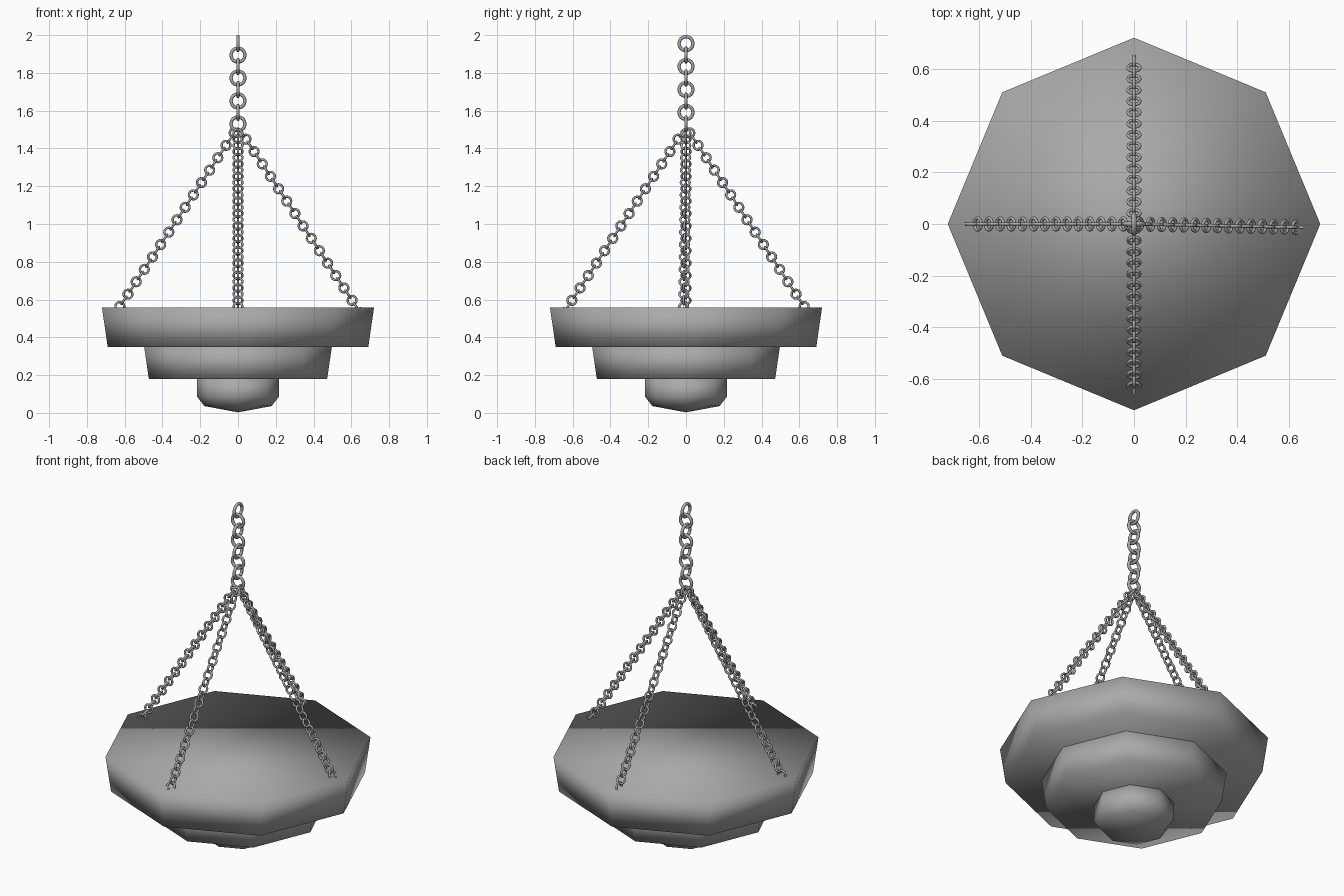
import bpy, bmesh, math
from mathutils import Matrix, Vector

cube = bpy.data.objects.get("Cube")
if cube:
    bpy.data.objects.remove(cube, do_unlink=True)

metal = bpy.data.materials.new("grey metal")
metal.use_nodes = True
GREY = (0.4, 0.4, 0.4, 1)
metal.diffuse_color = GREY
metal.node_tree.nodes["Principled BSDF"].inputs["Base Color"].default_value = GREY


def finish(name, bm):
    """Turn a bmesh into a smooth grey object."""
    for f in bm.faces:
        f.smooth = True
    mesh = bpy.data.meshes.new(name)
    bm.to_mesh(mesh)
    bm.free()
    mesh.materials.append(metal)
    obj = bpy.data.objects.new(name, mesh)
    bpy.context.collection.objects.link(obj)
    return obj


def lathe(name, profile, sides=8):
    """Revolve (radius, z) points, bottom to top; cap any open end."""
    bm = bmesh.new()
    rings = []
    for r, z in profile:
        count = sides if r > 0 else 1
        rings.append([bm.verts.new((r * math.cos(math.tau * i / sides),
                                    r * math.sin(math.tau * i / sides), z))
                      for i in range(count)])
    for low, high in zip(rings, rings[1:]):
        for i in range(sides):
            j = (i + 1) % sides
            if len(low) == 1:
                bm.faces.new((low[0], high[j], high[i]))
            else:
                bm.faces.new((low[i], low[j], high[j], high[i]))
    if len(rings[0]) > 1:
        bm.faces.new(rings[0][::-1])
    bm.faces.new(rings[-1])
    return finish(name, bm)


def add_link(bm, matrix, major, minor, around=16, tube=8):
    """Add one ring whose hole points along the local z axis."""
    grid = []
    for i in range(around):
        turn = Matrix.Rotation(math.tau * i / around, 4, 'Z')
        row = []
        for j in range(tube):
            b = math.tau * j / tube
            p = Vector((major + minor * math.cos(b), 0, minor * math.sin(b)))
            row.append(bm.verts.new(matrix @ turn @ p))
        grid.append(row)
    for i in range(around):
        a, b = grid[i], grid[(i + 1) % around]
        for j in range(tube):
            k = (j + 1) % tube
            bm.faces.new((a[j], b[j], b[k], a[k]))


def chain(name, start, direction, side, first, step, count, major, minor, parity):
    """Interlocked rings along a line; alternate rings face sideways."""
    d = Vector(direction).normalized()
    s = Vector(side).normalized()
    other = d.cross(s)
    bm = bmesh.new()
    for i in range(count):
        axis = s if i % 2 == parity else other
        spot = Vector(start) + d * (first + step * i)
        turn = axis.to_track_quat('Z', 'Y').to_matrix().to_4x4()
        add_link(bm, Matrix.Translation(spot) @ turn, major, minor)
    return finish(name, bm)


# Stepped bowl and bottom knob
lathe("upper_tier", [(0.69, 0.35), (0.72, 0.557)])
lathe("lower_tier", [(0.472, 0.18), (0.497, 0.35)])
lathe("bottom_knob", [(0, 0.003), (0.178, 0.036), (0.216, 0.085), (0.216, 0.18)])

# Hanging chain
chain("top_chain", (0, 0, 1.955), (0, 0, -1), (1, 0, 0), 0, 0.0607, 8, 0.037, 0.0088, 0)

# Four slanted support chains
supports = [("left_chain", -0.02, 1), ("back_chain", math.pi / 2, 0),
            ("right_chain", math.pi, 0), ("front_chain", -math.pi / 2, 1)]
for name, angle, parity in supports:
    c, s = math.cos(angle), math.sin(angle)
    chain(name, (0, 0, 1.513), (0.55 * c, 0.55 * s, -0.835), (-s, c, 0),
          0.037, 0.0393, 30, 0.0235, 0.0062, parity)
